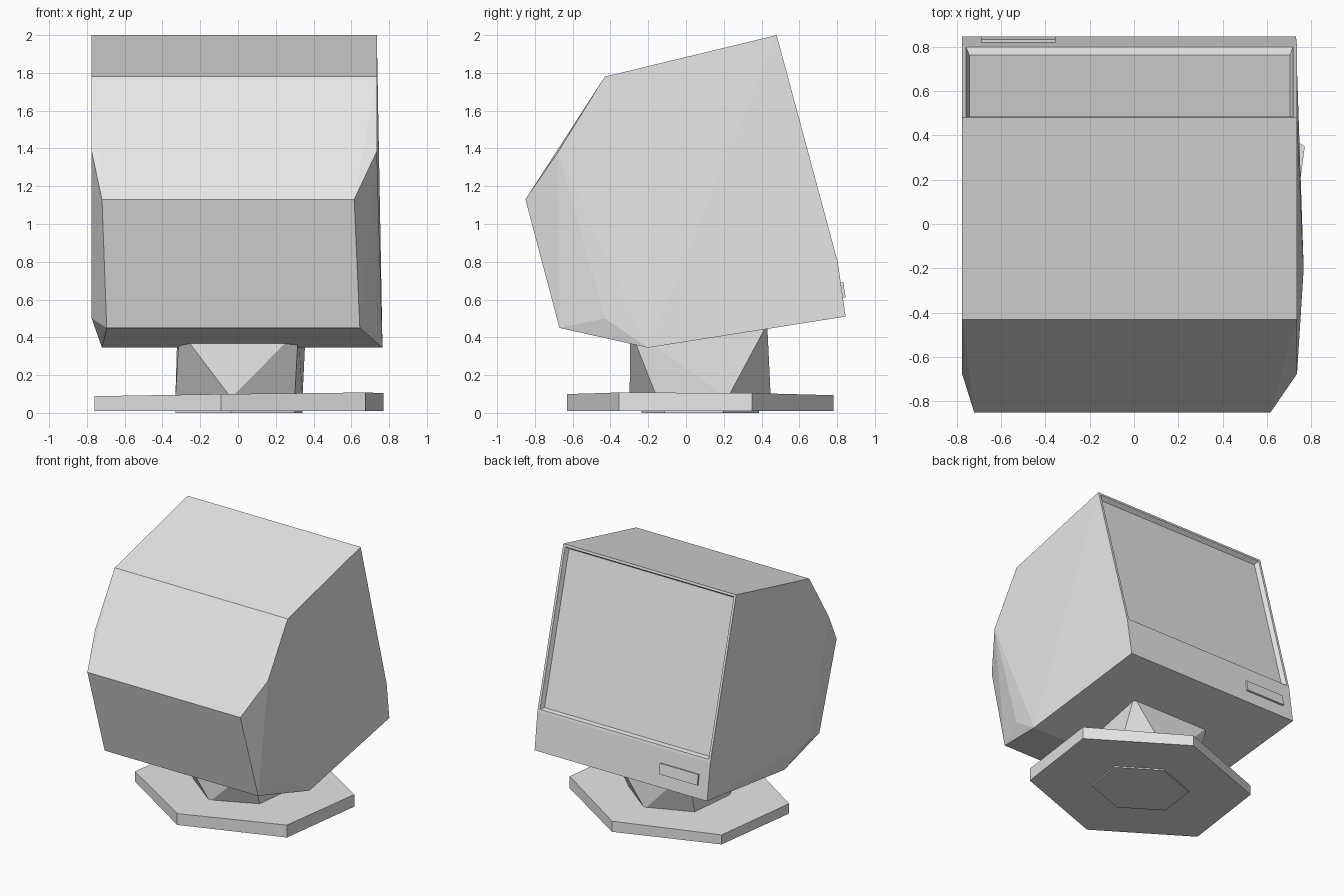
import bpy, bmesh, math
from mathutils import Matrix

if "Cube" in bpy.data.objects:
    bpy.data.objects.remove(bpy.data.objects["Cube"])

grey = bpy.data.materials.new("light grey")
grey.diffuse_color = (0.8, 0.8, 0.8, 1)
grey.use_nodes = True
grey.node_tree.nodes["Principled BSDF"].inputs["Base Color"].default_value = grey.diffuse_color


def finish(bm, name):
    bmesh.ops.recalc_face_normals(bm, faces=bm.faces)
    mesh = bpy.data.meshes.new(name)
    bm.to_mesh(mesh)
    bm.free()
    mesh.materials.append(grey)
    obj = bpy.data.objects.new(name, mesh)
    bpy.context.collection.objects.link(obj)
    return obj


def hull(points):
    """Flat-sided solid around a set of corner points."""
    bm = bmesh.new()
    for p in points:
        bm.verts.new(p)
    bmesh.ops.convex_hull(bm, input=bm.verts[:])
    loose = [v for v in bm.verts if not v.link_faces]
    bmesh.ops.delete(bm, geom=loose, context='VERTS')
    bmesh.ops.dissolve_limit(bm, angle_limit=math.radians(1.5),
                             verts=bm.verts[:], edges=bm.edges[:])
    bmesh.ops.recalc_face_normals(bm, faces=bm.faces)
    return bm


# Housing: stations of (left x, right x, y, z) around the side profile
stations = [
    (-0.775, 0.735, 0.48, 2.00),    # top of screen side
    (-0.775, 0.735, -0.43, 1.78),   # end of the top
    (-0.775, 0.735, -0.675, 1.385), # start of the rear chamfer
    (-0.72, 0.615, -0.85, 1.13),    # rear panel top
    (-0.695, 0.645, -0.67, 0.45),   # rear panel bottom
    (-0.775, 0.735, -0.43, 0.50),   # lower side corner
    (-0.72, 0.765, -0.20, 0.345),   # lowest ridge
    (-0.775, 0.73, 0.845, 0.51),    # bottom of screen side
    (-0.775, 0.735, 0.803, 0.80),   # bend below the screen
]
bm = hull([(x, y, z) for l, r, y, z in stations for x in (l, r)])

# Recessed screen: thin frame, then a sloped step inwards
screen = max((f for f in bm.faces if f.normal.y > 0.9),
             key=lambda f: f.normal.z)
bmesh.ops.inset_region(bm, faces=[screen], thickness=0.026)
bmesh.ops.inset_region(bm, faces=[screen], thickness=0.02, depth=-0.035)
finish(bm, "housing")

# Control panel plate below the screen
bm = bmesh.new()
bmesh.ops.create_cube(bm, size=1, matrix=Matrix.Translation((-0.522, 0.824, 0.65))
                      @ Matrix.Rotation(math.radians(8.5), 4, 'X')
                      @ Matrix.Diagonal((0.335, 0.03, 0.082, 1)))
finish(bm, "control_panel")

# Skewed hexagon shared by the base, foot and neck
half = [(0.765, 0.275), (0.095, 0.705), (-0.67, 0.43)]
hexagon = half + [(-x, -y) for x, y in half]


def ring(sx, sy, z):
    return [(0.005 + x * sx, 0.075 + y * sy, z) for x, y in hexagon]


# Base slab with a slightly tilted top
top = [(x, y, 0.097 + 0.013 * x - 0.006 * y) for x, y, z in ring(1, 1, 0)]
finish(hull(ring(1, 1, 0.01) + top), "base")
finish(hull(ring(0.44, 0.44, 0) + ring(0.44, 0.44, 0.02)), "foot")

# Neck: hexagonal below, square above where it enters the housing
square = [(-0.31, -0.295, 0.44), (0.32, -0.295, 0.44),
          (0.36, 0.43, 0.47), (-0.32, 0.43, 0.47)]
finish(hull(ring(0.44, 0.53, 0.08) + square), "neck")
